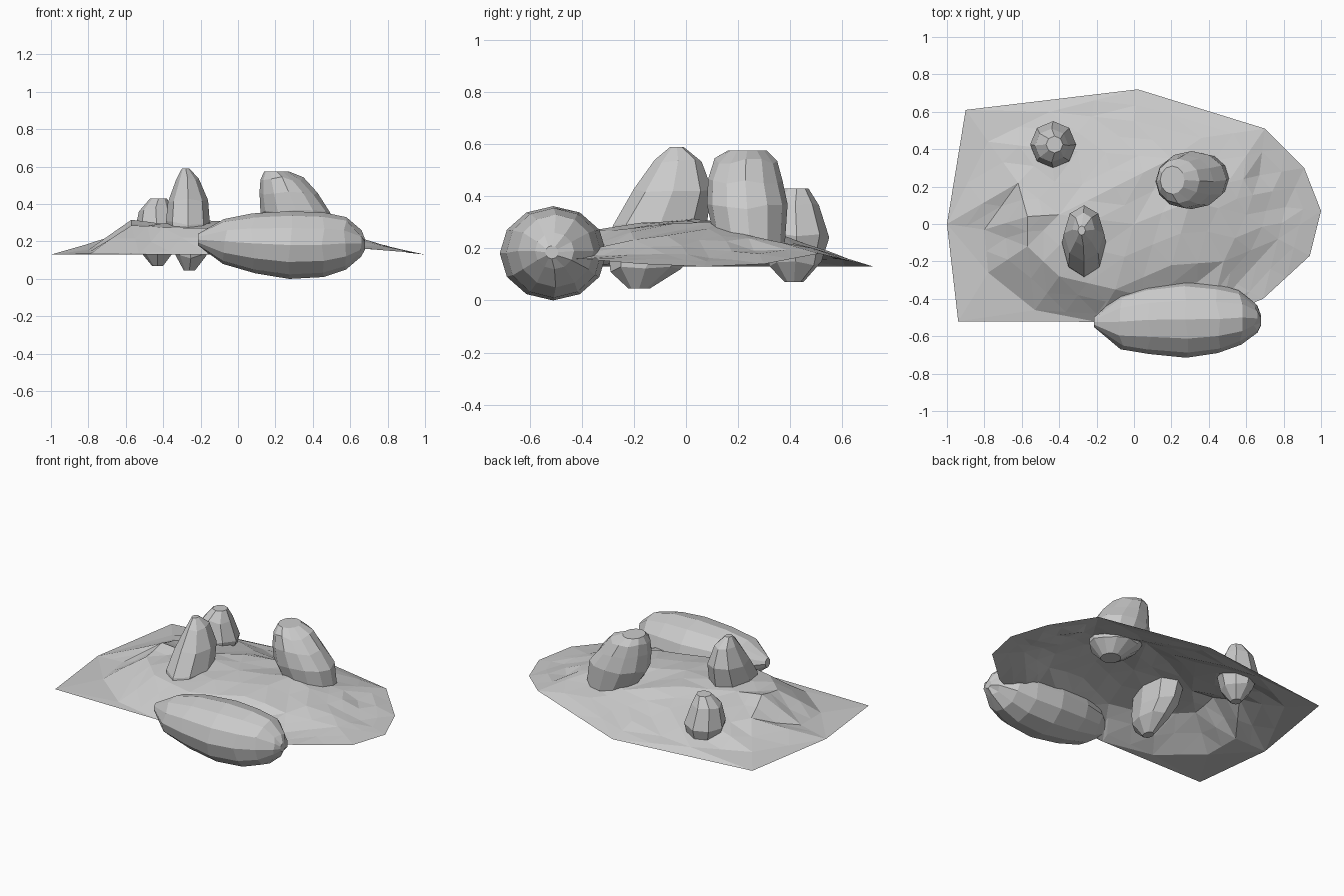
import bpy
import bmesh
import random
from mathutils import Vector
from mathutils.geometry import delaunay_2d_cdt
from math import cos, sin, tau

random.seed(4)

default_cube = bpy.data.objects.get("Cube")
if default_cube:
    bpy.data.objects.remove(default_cube, do_unlink=True)

stone = bpy.data.materials.new("grey stone")
stone.use_nodes = True
GREY = (0.6, 0.6, 0.6, 1.0)
stone.diffuse_color = GREY
stone.node_tree.nodes["Principled BSDF"].inputs["Base Color"].default_value = GREY


def add_object(name, bm):
    """Turn a bmesh into a flat-shaded stone object."""
    mesh = bpy.data.meshes.new(name)
    bm.to_mesh(mesh)
    bm.free()
    mesh.materials.append(stone)
    obj = bpy.data.objects.new(name, mesh)
    bpy.context.collection.objects.link(obj)
    return obj


def mound(name, rim, foot, shoulder, summit):
    """Open faceted sheet rising from a thin rim to a low plateau."""
    points = [Vector(p) for p in rim + foot + shoulder + summit]
    flat, _, faces, origins, _, _ = delaunay_2d_cdt(
        [p.to_2d() for p in points], [], [], 0, 1e-5)
    bm = bmesh.new()
    verts = [bm.verts.new((p.x, p.y, points[ids[0]].z))
             for p, ids in zip(flat, origins)]
    for face in faces:
        bm.faces.new([verts[i] for i in face])
    # Break the larger slopes into smaller uneven facets
    original = set(bm.verts)
    bmesh.ops.subdivide_edges(bm, edges=bm.edges[:], cuts=1, use_grid_fill=True)
    for v in bm.verts:
        if v not in original and not v.is_boundary and v.co.z > 0.17:
            v.co.z += random.uniform(-0.01, 0.01)
    bmesh.ops.triangulate(bm, faces=bm.faces[:])
    bmesh.ops.recalc_face_normals(bm, faces=bm.faces[:])
    if sum(f.normal.z for f in bm.faces) < 0:
        bmesh.ops.reverse_faces(bm, faces=bm.faces[:])
    return add_object(name, bm)


def rock(name, sections, sides=8, sideways=False, rough=0.006):
    """Chipped stone lofted through (position, low, high, low, high) sections.

    Sections stack upward in z, or along x when sideways.
    """
    bm = bmesh.new()
    rings = []
    for index, (along, a_low, a_high, b_low, b_high) in enumerate(sections):
        inner = 0 < index < len(sections) - 1
        ring = []
        for i in range(sides):
            angle = tau * i / sides
            a = (a_low + a_high) / 2 + cos(angle) * (a_high - a_low) / 2
            b = (b_low + b_high) / 2 + sin(angle) * (b_high - b_low) / 2
            shift = random.uniform(-rough, rough) * 2 if inner else 0
            place = along + shift
            ring.append(bm.verts.new((place, a, b) if sideways else (a, b, place)))
        rings.append(ring)
    for lower, upper in zip(rings, rings[1:]):
        for i in range(sides):
            j = (i + 1) % sides
            bm.faces.new((lower[i], lower[j], upper[j], upper[i]))
    bm.faces.new(rings[0])
    bm.faces.new(rings[-1])
    bmesh.ops.recalc_face_normals(bm, faces=bm.faces[:])
    return add_object(name, bm)


# Ground sheet
mound(
    "ground_mound",
    rim=[(-1, 0, 0.13), (-0.9, 0.61, 0.13), (0.02, 0.72, 0.13), (0.7, 0.51, 0.18),
         (0.91, 0.3, 0.14), (1, 0.07, 0.13), (0.94, -0.17, 0.14),
         (0.69, -0.4, 0.16), (0.4, -0.52, 0.16), (-0.2, -0.523, 0.13),
         (-0.94, -0.52, 0.13)],
    foot=[(-0.8, -0.03, 0.155), (-0.78, -0.26, 0.14), (-0.53, -0.46, 0.135),
          (-0.2, -0.48, 0.16), (0.2, -0.42, 0.18), (0.55, -0.32, 0.18),
          (0.77, -0.08, 0.18), (0.81, 0.09, 0.17), (0.67, 0.26, 0.2),
          (0.36, 0.46, 0.21), (0, 0.55, 0.18), (-0.45, 0.6, 0.16),
          (-0.78, 0.44, 0.155)],
    shoulder=[(-0.57, 0.04, 0.31), (-0.57, -0.12, 0.28), (-0.4, -0.28, 0.28),
              (-0.1, -0.35, 0.27), (0.2, -0.22, 0.28), (0.48, -0.2, 0.24),
              (0.6, 0.05, 0.24), (0.5, 0.22, 0.26), (0.2, 0.35, 0.25),
              (-0.15, 0.38, 0.24), (-0.45, 0.4, 0.23), (-0.62, 0.22, 0.24)],
    summit=[(-0.4, 0.05, 0.3), (0, 0, 0.31), (0.3, 0.12, 0.3), (-0.1, 0.2, 0.3)],
)

# Large boulder lying at the front
rock("front_boulder", [
    (-0.215, -0.55, -0.5, 0.18, 0.24),
    (-0.07, -0.67, -0.375, 0.08, 0.32),
    (0.08, -0.695, -0.33, 0.03, 0.35),
    (0.28, -0.715, -0.305, 0, 0.362),
    (0.45, -0.69, -0.325, 0.01, 0.355),
    (0.57, -0.645, -0.355, 0.05, 0.33),
    (0.65, -0.58, -0.43, 0.12, 0.26),
    (0.68, -0.54, -0.49, 0.16, 0.21),
], sides=12, sideways=True)

# Leaning rock on the left of the plateau
rock("left_leaning_rock", [
    (0.14, 0.32, 0.44, 0.18, 0.3),
    (0.22, 0.2, 0.51, 0.11, 0.38),
    (0.36, 0.12, 0.495, 0.08, 0.39),
    (0.46, 0.115, 0.425, 0.085, 0.37),
    (0.535, 0.12, 0.35, 0.11, 0.35),
    (0.575, 0.14, 0.27, 0.16, 0.31),
], sides=12)

# Tall narrow rock on the right
rock("right_tall_rock", [
    (0.045, -0.29, -0.23, -0.22, -0.14),
    (0.12, -0.335, -0.17, -0.29, -0.02),
    (0.2, -0.37, -0.16, -0.3, 0.05),
    (0.3, -0.385, -0.15, -0.28, 0.08),
    (0.42, -0.375, -0.16, -0.2, 0.1),
    (0.53, -0.33, -0.21, -0.12, 0.06),
    (0.59, -0.3, -0.26, -0.06, -0.01),
])

# Small upright rock at the back right
rock("back_small_rock", [
    (0.07, -0.46, -0.4, 0.38, 0.45),
    (0.14, -0.52, -0.34, 0.32, 0.52),
    (0.25, -0.555, -0.31, 0.3, 0.55),
    (0.37, -0.53, -0.35, 0.33, 0.51),
    (0.43, -0.47, -0.38, 0.38, 0.47),
])
